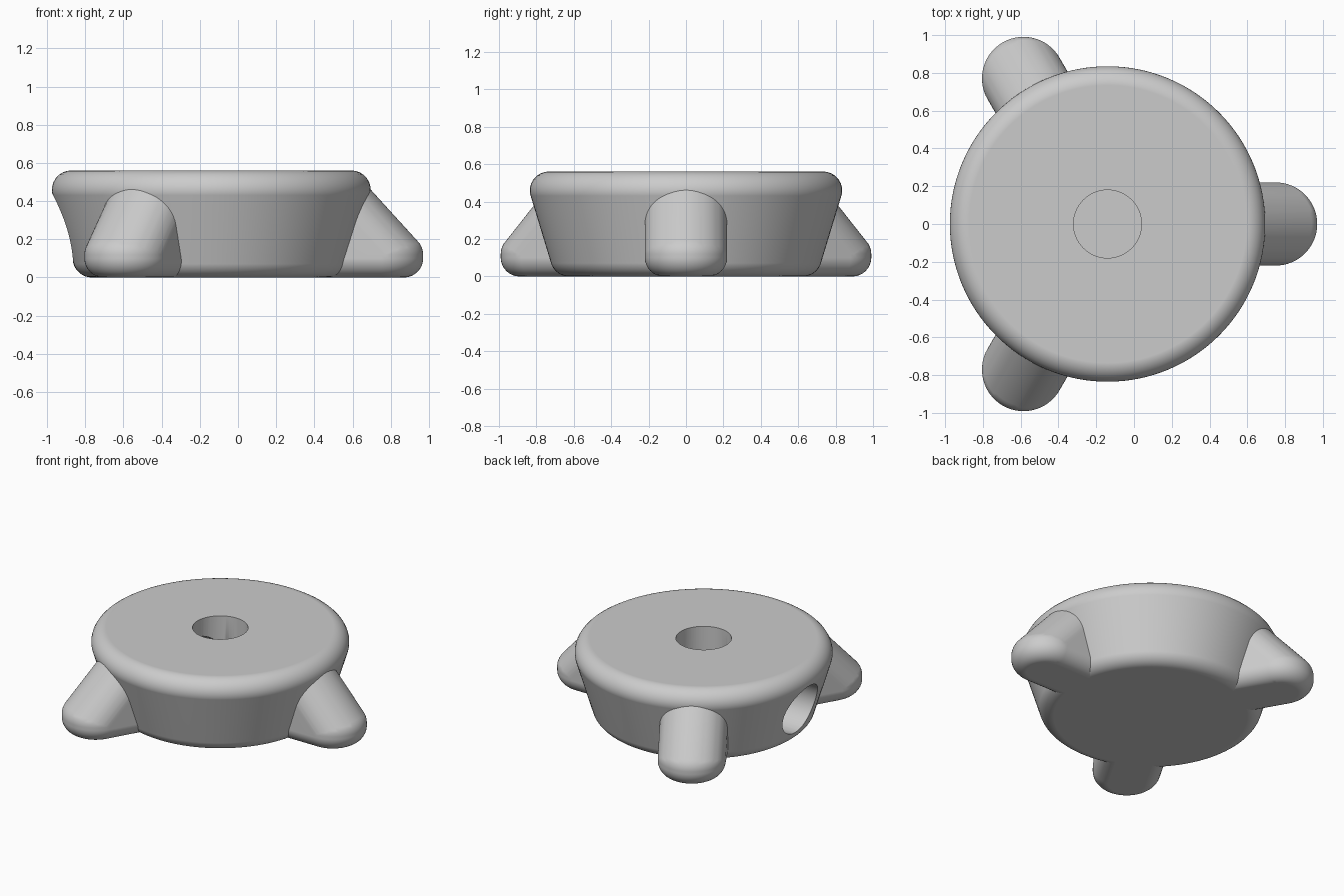
import bpy, bmesh, math
from mathutils import Vector, Matrix

if "Cube" in bpy.data.objects:
    bpy.data.objects.remove(bpy.data.objects["Cube"], do_unlink=True)

HUB = Vector((-0.14, 0, 0))
HOLE_R = 0.18

grey = bpy.data.materials.new("plain grey")
grey.use_nodes = True
grey.diffuse_color = (0.6, 0.6, 0.6, 1)
grey.node_tree.nodes["Principled BSDF"].inputs["Base Color"].default_value = (0.6, 0.6, 0.6, 1)


def make_object(name, bm):
    bmesh.ops.recalc_face_normals(bm, faces=bm.faces)
    mesh = bpy.data.meshes.new(name)
    bm.to_mesh(mesh)
    bm.free()
    mesh.materials.append(grey)
    obj = bpy.data.objects.new(name, mesh)
    bpy.context.collection.objects.link(obj)
    return obj


def smooth(obj):
    bpy.ops.object.select_all(action="DESELECT")
    obj.select_set(True)
    bpy.context.view_layer.objects.active = obj
    bpy.ops.object.shade_smooth_by_angle(angle=math.radians(30))
    obj.modifiers.new("even shading", "WEIGHTED_NORMAL").keep_sharp = True


def fillet(before, corner, after, radius, steps=10):
    """Points of a rounded corner in an (r, z) profile."""
    c = Vector(corner)
    u, v = (Vector(before) - c).normalized(), (Vector(after) - c).normalized()
    half = u.angle(v) / 2
    centre = c + (u + v).normalized() * radius / math.sin(half)
    start = c + u * radius / math.tan(half) - centre
    end = c + v * radius / math.tan(half) - centre
    return [centre + start.lerp(end, i / steps).normalized() * radius
            for i in range(steps + 1)]


def revolve(profile, segments):
    bm = bmesh.new()
    verts = [bm.verts.new((p[0], 0, p[1])) for p in profile]
    edges = [bm.edges.new(pair) for pair in zip(verts, verts[1:])]
    bmesh.ops.spin(bm, geom=verts + edges, cent=(0, 0, 0), axis=(0, 0, 1),
                   angle=math.tau, steps=segments, use_duplicate=False)
    bmesh.ops.remove_doubles(bm, verts=bm.verts, dist=1e-5)
    return bm


# Tapered round body with rounded rims
low, high = (0.70, 0), (0.87, 0.56)
profile = [(0, 0)] + fillet((0, 0), low, high, 0.1) \
    + fillet(low, high, (0, 0.56), 0.1) + [(0, 0.56)]
body = make_object("body", revolve(profile, 128))
body.data.transform(Matrix.Translation(HUB))


# Top socket and side passage cut into the body
def cut_hole(name, start, end):
    axis = end - start
    bm = bmesh.new()
    bmesh.ops.create_cone(bm, cap_ends=True, segments=64, radius1=HOLE_R,
                          radius2=HOLE_R, depth=axis.length)
    turn = axis.to_track_quat("Z", "Y").to_matrix().to_4x4()
    bm.transform(Matrix.Translation((start + end) / 2) @ turn)
    cutter = make_object(name, bm)
    cutter.hide_render = True
    mod = body.modifiers.new(name, "BOOLEAN")
    mod.operation, mod.solver, mod.object = "DIFFERENCE", "EXACT", cutter
    bpy.context.view_layer.objects.active = body
    bpy.ops.object.modifier_apply(modifier=name)
    bpy.data.objects.remove(cutter, do_unlink=True)


cut_hole("top_socket_cutter", HUB + Vector((0, 0, 0.07)), HUB + Vector((0, 0, 0.8)))
cut_hole("side_passage_cutter", HUB + Vector((0, 0, 0.26)), HUB + Vector((-1.2, 0, 0.26)))
smooth(body)


# Sloping feet: the hull around three rounded discs
def make_foot(name, angle):
    disc = [(0, 0)] + fillet((0, 0), (0.22, 0), (0.22, 0.22), 0.1) \
        + fillet((0.22, 0), (0.22, 0.22), (0, 0.22), 0.1) + [(0, 0.22)]
    bm = bmesh.new()
    for reach, height in ((0.89, 0), (0.53, 0), (0.585, 0.335)):
        part = revolve(disc, 64)
        for v in part.verts:
            bm.verts.new(v.co + Vector((reach, 0, height)))
        part.free()
    bmesh.ops.convex_hull(bm, input=bm.verts)
    bmesh.ops.delete(bm, geom=[v for v in bm.verts if not v.link_faces], context="VERTS")
    bmesh.ops.dissolve_limit(bm, angle_limit=0.01, verts=bm.verts, edges=bm.edges)
    bm.transform(Matrix.Translation(HUB) @ Matrix.Rotation(math.radians(angle), 4, "Z"))
    smooth(make_object(name, bm))


for name, angle in (("left_foot", 0), ("back_foot", 120), ("front_foot", 240)):
    make_foot(name, angle)
